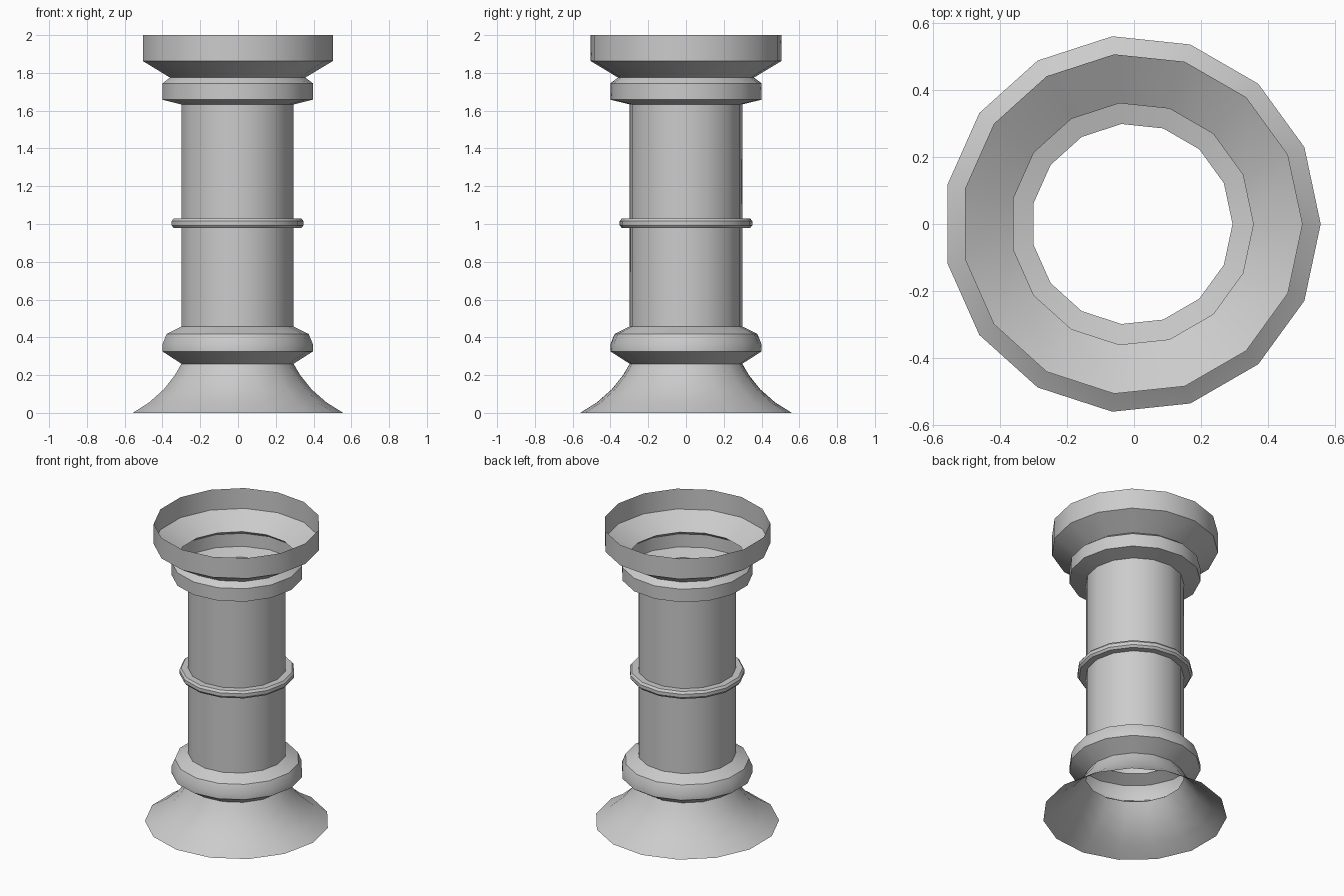
import bpy, bmesh, math

if "Cube" in bpy.data.objects:
    bpy.data.objects.remove(bpy.data.objects["Cube"])

SIDES = 15
AXIS_X = -0.006  # 15-sided ring is lopsided in x, so shift to centre its bounds


def lathe(name, profile):
    """Spin an open (radius, z) profile into a 15-sided shell."""
    bm = bmesh.new()
    rings = []
    for r, z in profile:
        rings.append([bm.verts.new((AXIS_X + r * math.cos(math.tau * i / SIDES),
                                    r * math.sin(math.tau * i / SIDES), z))
                      for i in range(SIDES)])
    for a, b in zip(rings, rings[1:]):
        for i in range(SIDES):
            j = (i + 1) % SIDES
            bm.faces.new((a[i], a[j], b[j], b[i]))
    mesh = bpy.data.meshes.new(name)
    bm.to_mesh(mesh)
    bm.free()
    obj = bpy.data.objects.new(name, mesh)
    bpy.context.collection.objects.link(obj)
    bpy.ops.object.select_all(action='DESELECT')
    obj.select_set(True)
    bpy.context.view_layer.objects.active = obj
    bpy.ops.object.shade_smooth_by_angle(angle=math.radians(35))
    return obj


# Flared foot, open underneath
lathe("flared_foot", [(0.563, 0), (0.475, 0.055), (0.395, 0.125),
                      (0.335, 0.20), (0.30, 0.26)])
# Rounded lower bulge
lathe("lower_bulge", [(0.30, 0.26), (0.402, 0.325), (0.402, 0.365),
                      (0.38, 0.418), (0.30, 0.457)])
# Straight hollow shaft
lathe("shaft", [(0.30, 0.457), (0.30, 1.633)])
# Thin band around the middle
lathe("middle_band", [(0.30, 0.979), (0.342, 0.979), (0.353, 0.993),
                      (0.353, 1.015), (0.342, 1.029), (0.30, 1.029)])
# Upper collar
lathe("upper_collar", [(0.30, 1.633), (0.402, 1.658), (0.402, 1.745),
                       (0.362, 1.775)])
# Open cup at the top
lathe("top_cup", [(0.362, 1.775), (0.509, 1.863), (0.509, 2.0)])
